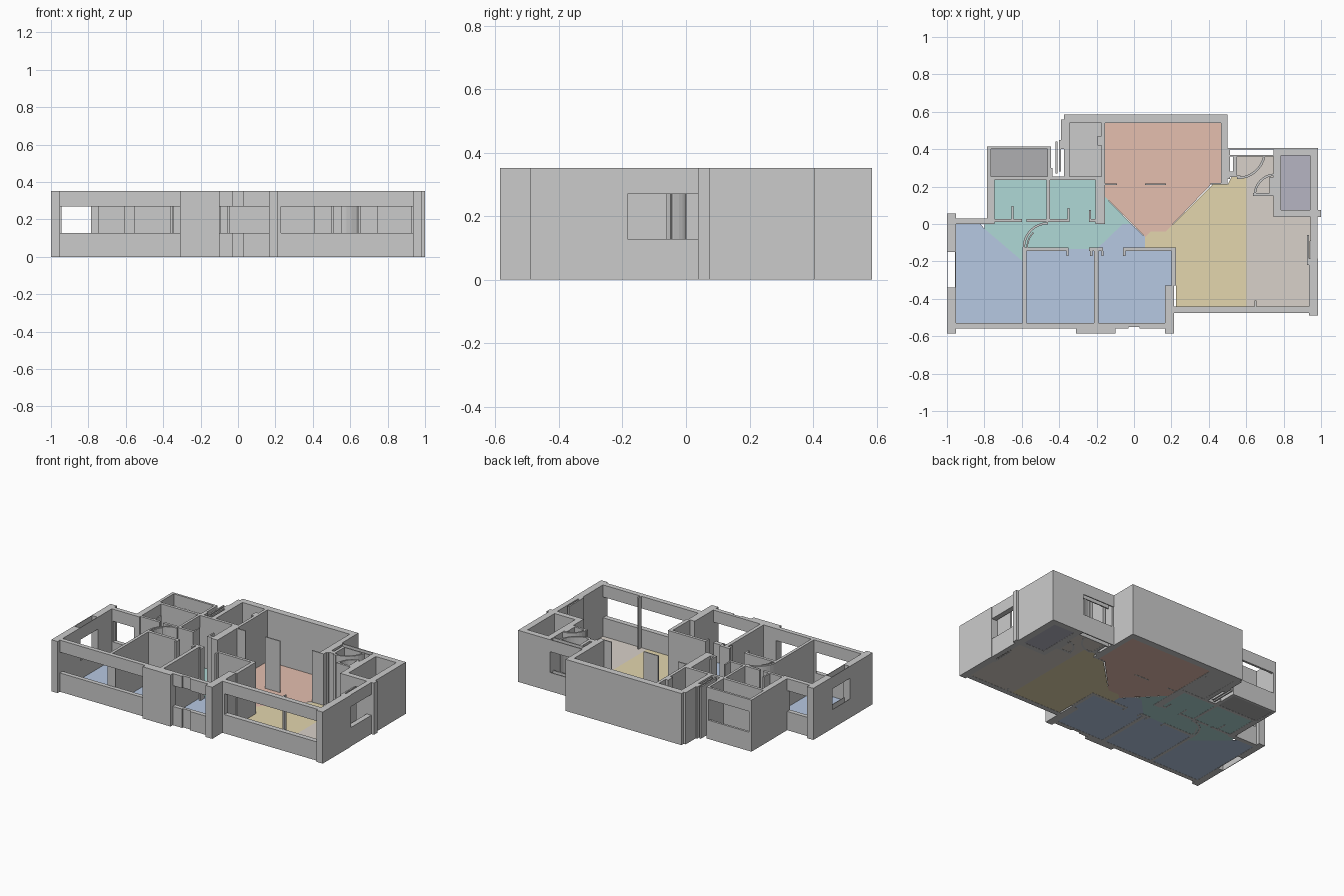
import bpy, bmesh
from math import cos, sin, radians

H = 0.352            # wall height
SILL, HEAD = 0.128, 0.27   # window opening


def box(bm, x0, x1, y0, y1, z0=0.0, z1=H):
    v = [bm.verts.new(p) for p in ((x0, y0, z0), (x1, y0, z0), (x1, y1, z0), (x0, y1, z0),
                                   (x0, y0, z1), (x1, y0, z1), (x1, y1, z1), (x0, y1, z1))]
    for f in ((3, 2, 1, 0), (4, 5, 6, 7), (0, 1, 5, 4), (1, 2, 6, 5), (2, 3, 7, 6), (3, 0, 4, 7)):
        bm.faces.new([v[i] for i in f])


def finish(bm, name, color=None):
    me = bpy.data.meshes.new(name)
    bm.to_mesh(me)
    bm.free()
    ob = bpy.data.objects.new(name, me)
    bpy.context.collection.objects.link(ob)
    if color:
        m = bpy.data.materials.get(str(color)) or bpy.data.materials.new(str(color))
        m.diffuse_color = (*color, 1)
        me.materials.append(m)
    return ob


def walls(name, rects, windows=()):
    """Full-height wall boxes plus sill and lintel for every window rect."""
    bm = bmesh.new()
    for r in rects:
        box(bm, *r)
    for r in windows:
        box(bm, *r, 0, SILL)
        box(bm, *r, HEAD, H)
    finish(bm, name)


def door_swing(name, cx, cy, r, a0, a1, t=0.012, n=8):
    """Curved upright band along a door's swing."""
    bm = bmesh.new()
    rings = []
    for i in range(n + 1):
        a = radians(a0 + (a1 - a0) * i / n)
        rings.append([bm.verts.new((cx + q * cos(a), cy + q * sin(a), z))
                      for q, z in ((r - t, 0), (r, 0), (r, H), (r - t, H))])
    for p, q in zip(rings, rings[1:]):
        for k in range(4):
            bm.faces.new((p[k], p[(k + 1) % 4], q[(k + 1) % 4], q[k]))
    bm.faces.new(rings[0][::-1])
    bm.faces.new(rings[-1])
    bmesh.ops.recalc_face_normals(bm, faces=bm.faces)
    finish(bm, name)


def floor(name, color, pts):
    bm = bmesh.new()
    bm.faces.new([bm.verts.new((x, y, 0.001)) for x, y in pts])
    bmesh.ops.recalc_face_normals(bm, faces=bm.faces)
    for f in bm.faces:
        if f.normal.z < 0:
            f.normal_flip()
    finish(bm, name, color)


# outer walls along the bedrooms; the left window is two thin skins
walls("bedroom_outer_walls", [
    (-1, -.953, -.585, -.34), (-1, -.953, -.15, .055), (-.953, -.945, 0, .03),
    (-.31, -.10, -.585, -.53), (.165, .215, -.585, -.33), (.2, .225, -.33, -.125),
    (-.61, -.55, -.535, -.53),
], [
    (-.953, -.31, -.56, -.53), (-.10, -.03, -.56, -.53), (.03, .165, -.56, -.53),
    (-.03, .03, -.55, -.53),
    (-1, -.996, -.34, -.15), (-.957, -.953, -.34, -.15), (-.945, -.785, 0, .03),
])

# outer walls on the right wing
walls("right_wing_outer_walls", [
    (.215, .23, -.475, -.44), (.935, .983, -.49, -.185), (.745, 1, .038, .075),
    (.745, .985, .365, .405), (.94, .985, .075, .365), (.745, .785, .075, .365),
    (.645, .655, -.44, -.41), (.925, .935, -.22, -.06),
], [
    (.23, .935, -.475, -.44), (.945, .98, -.185, .038),
    (.5, .745, .398, .405), (.5, .745, .362, .369),
])

# walls around the living room and the store beside it
walls("living_room_walls", [
    (-.375, .5, .54, .585), (.465, .5, .21, .54), (.41, .465, .21, .218),
    (-.375, -.345, .255, .54), (-.175, -.155, .255, .54), (-.205, -.155, 0, .235),
    (-.155, -.09, .208, .216), (.06, .17, .208, .216), (.5, .512, .24, .40),
    (-.195, -.175, .42, .47),
])

# bathrooms and the balcony behind them
walls("bathroom_walls", [
    (-.785, -.745, 0, .235), (-.785, -.155, .235, .255), (-.467, -.45, .012, .235),
    (-.745, -.60, .01, .028), (-.575, -.467, .01, .028), (-.45, -.345, .01, .028),
    (-.24, -.205, .01, .028), (-.655, -.645, .028, .095), (-.355, -.345, .028, .085),
    (-.24, -.23, .028, .075),
])
walls("balcony_walls", [
    (-.785, -.765, .255, .415), (-.462, -.445, .255, .415),
    (-.445, -.435, .255, .30), (-.42, -.41, .27, .44), (-.40, -.39, .28, .45),
    (-.39, -.375, .40, .56),
], [(-.765, -.462, .40, .415)])

# partitions between the bedrooms, with short door jambs
jambs = [(x, x + .012, -.17, -.145) for x in (-.362, -.235, -.175, -.058)]
walls("bedroom_partitions", [
    (-.595, -.575, -.53, -.125), (-.215, -.19, -.53, -.145),
    (-.575, -.35, -.145, -.125), (-.24, -.165, -.145, -.125), (-.058, .2, -.145, -.125),
] + jambs)

# entry partitions
walls("entry_partitions", [
    (.53, .55, .25, .362), (.635, .745, .15, .165), (.512, .53, .25, .28),
    (.55, .57, .24, .26), (.725, .745, .165, .25),
])
door_swing("bathroom_door_swing", -.46, -.125, .135, 90, 180)
door_swing("inner_door_swing", -.46, -.125, .115, 135, 185, .008)
door_swing("entry_door_swing", .555, .39, .15, 270, 350)
door_swing("hall_door_swing", .755, .155, .115, 95, 180)

# floors
BLUE, TEAL = (.47, .58, .76), (.43, .69, .67)
floor("left_bedroom_floor", BLUE, [(-.953, -.53), (-.595, -.53), (-.595, -.2), (-.80, -.025), (-.82, 0), (-.953, 0)])
floor("middle_bedroom_floor", BLUE, [(-.575, -.53), (-.215, -.53), (-.215, -.135), (-.575, -.135)])
floor("right_bedroom_floor", BLUE, [(-.19, -.53), (.17, -.53), (.17, -.33), (.2, -.33), (.2, -.135), (.06, -.135),
                                    (.06, -.07), (-.015, 0), (-.06, 0), (-.19, -.125)])
floor("bathroom_floor", TEAL, [(-.745, .235), (-.205, .235), (-.205, .01), (-.745, .01)])
floor("corridor_floor", TEAL, [(-.80, .01), (-.155, .01), (-.155, .145), (-.015, 0), (-.06, 0), (-.19, -.135),
                               (-.575, -.135), (-.595, -.2), (-.80, -.025)])
floor("living_room_floor", (.78, .52, .43), [(-.155, .54), (.465, .54), (.465, .21), (.41, .21), (.17, -.04), (.09, -.04),
                                             (.06, -.07), (-.155, .145)])
floor("dining_floor", (.77, .67, .42), [(.06, -.07), (.09, -.04), (.17, -.04), (.42, .21), (.5, .21), (.52, .25),
                                        (.602, .25), (.602, -.44), (.225, -.44), (.225, -.135), (.06, -.135)])
floor("entry_floor", (.69, .64, .585), [(.602, -.44), (.935, -.44), (.945, .038), (.745, .038), (.745, .365), (.55, .365),
                                        (.55, .25), (.602, .25)])
floor("utility_floor", (.47, .46, .54), [(.785, .075), (.94, .075), (.94, .365), (.785, .365)])
floor("balcony_floor", (.43, .43, .44), [(-.765, .255), (-.462, .255), (-.462, .40), (-.765, .40)])
floor("store_floor", (.58, .59, .56), [(-.345, .255), (-.175, .255), (-.175, .54), (-.345, .54)])
